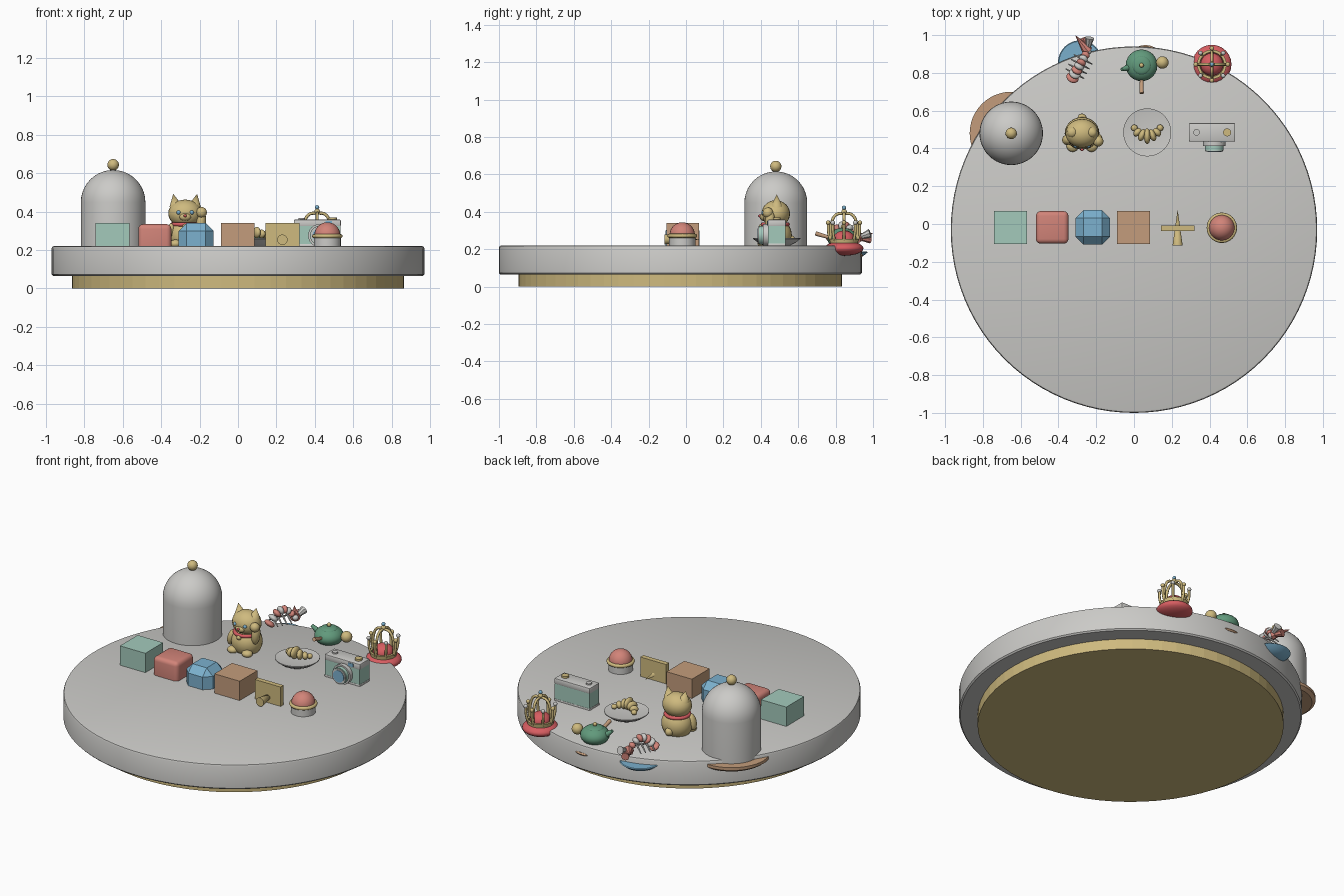
import bpy, bmesh, math
from mathutils import Vector

if "Cube" in bpy.data.objects:
    bpy.data.objects.remove(bpy.data.objects["Cube"], do_unlink=True)


def paint(name, *rgb):
    m = bpy.data.materials.new(name)
    m.use_nodes = True
    m.diffuse_color = (*rgb, 1)
    m.node_tree.nodes["Principled BSDF"].inputs["Base Color"].default_value = (*rgb, 1)
    return m


grey = paint("pale grey", .60, .595, .575)
gold = paint("gold", .62, .49, .21)
teal = paint("pale teal", .37, .59, .50)
coral = paint("coral", .64, .23, .19)
blue = paint("sky blue", .20, .44, .62)
brown = paint("wood brown", .55, .335, .20)
green = paint("jade green", .12, .32, .20)
crimson = paint("crimson", .68, .11, .12)


def select(ob):
    bpy.ops.object.select_all(action='DESELECT')
    ob.select_set(True)
    bpy.context.view_layer.objects.active = ob


def finish(name, bm, mat, loc, smooth=True):
    bmesh.ops.recalc_face_normals(bm, faces=bm.faces)
    me = bpy.data.meshes.new(name)
    bm.to_mesh(me)
    bm.free()
    ob = bpy.data.objects.new(name, me)
    bpy.context.collection.objects.link(ob)
    me.materials.append(mat)
    ob.location = loc
    if smooth:
        select(ob)
        bpy.ops.object.shade_smooth_by_angle(angle=math.radians(35))
    return ob


def box(name, mat, loc, size, bevel=0, segments=1):
    bm = bmesh.new()
    bmesh.ops.create_cube(bm, size=1)
    bmesh.ops.scale(bm, vec=size, verts=bm.verts)
    if bevel:
        bmesh.ops.bevel(bm, geom=bm.edges[:], offset=bevel, segments=segments,
                        profile=0.5, affect='EDGES')
    return finish(name, bm, mat, loc, segments > 1)


def ball(name, mat, loc, radii, rot=(0, 0, 0)):
    bm = bmesh.new()
    bmesh.ops.create_uvsphere(bm, u_segments=24, v_segments=14, radius=1)
    r = radii if isinstance(radii, tuple) else (radii,) * 3
    bmesh.ops.scale(bm, vec=r, verts=bm.verts)
    ob = finish(name, bm, mat, loc)
    ob.rotation_euler = rot
    return ob


def lathe(name, mat, loc, profile, steps=48, smooth=True):
    """Spin (radius, height) points about z."""
    bm = bmesh.new()
    vs = [bm.verts.new((r, 0, z)) for r, z in profile]
    es = [bm.edges.new(p) for p in zip(vs, vs[1:])]
    bmesh.ops.spin(bm, geom=vs + es, axis=(0, 0, 1), cent=(0, 0, 0),
                   angle=math.tau, steps=steps)
    bmesh.ops.remove_doubles(bm, verts=bm.verts, dist=1e-5)
    return finish(name, bm, mat, loc, smooth)


def cone(name, mat, a, b, r1, r2=0, sides=24):
    a, b = Vector(a), Vector(b)
    bm = bmesh.new()
    bmesh.ops.create_cone(bm, cap_ends=True, segments=sides, radius1=r1,
                          radius2=r2, depth=(b - a).length)
    ob = finish(name, bm, mat, (a + b) / 2)
    ob.rotation_euler = (b - a).to_track_quat('Z', 'Y').to_euler()
    return ob


def tube(name, mat, points, radius, cyclic=False):
    cu = bpy.data.curves.new(name, 'CURVE')
    cu.dimensions, cu.bevel_depth, cu.bevel_resolution = '3D', radius, 2
    cu.resolution_u, cu.use_fill_caps = 6, True
    sp = cu.splines.new('BEZIER')
    sp.bezier_points.add(len(points) - 1)
    for bp, p in zip(sp.bezier_points, points):
        bp.co = p
        bp.handle_left_type = bp.handle_right_type = 'AUTO'
    sp.use_cyclic_u = cyclic
    ob = bpy.data.objects.new(name, cu)
    bpy.context.collection.objects.link(ob)
    cu.materials.append(mat)
    select(ob)
    bpy.ops.object.convert(target='MESH')


def ring(name, mat, loc, radius, thick):
    x, y, z = loc
    tube(name, mat, [(x + radius * math.cos(i * math.tau / 12),
                      y + radius * math.sin(i * math.tau / 12), z) for i in range(12)], thick, True)


# Round stand
C = (0, -.03, 0)
lathe("stand_foot", gold, C, [(0, 0), (.865, 0), (.865, .08), (0, .08)], 64, False)
lathe("stand_top", grey, C, [(0, .065), (.962, .065), (.97, .073), (.97, .208),
                             (.966, .217), (.958, .22), (0, .22)], 96)

# Front row of sample shapes
box("plain_block", teal, (-.653, -.018, .253), (.175, .175, .175))
box("rounded_block", coral, (-.433, -.018, .248), (.172, .172, .172), .025, 4)
box("chamfered_block", blue, (-.218, -.018, .25), (.182, .182, .182), .042)
box("wood_block", brown, (-.002, -.018, .253), (.175, .175, .175))
box("pierced_plate", gold, (.231, -.022, .253), (.178, .03, .175))
cone("plate_rod", gold, (.231, -.115, .253), (.231, .075, .253), .027)
D = (.465, -.02, 0)
lathe("button_base", grey, D, [(0, .2), (.07, .2), (.07, .272), (0, .272)])
ring("button_rim", gold, (D[0], D[1], .272), .069, .011)
ball("button_dome", coral, (D[0], D[1], .276), .068)

# Bell jar on a wooden board
J = (-.65, .48, 0)
lathe("jar_board", brown, J, [(0, .165), (.2, .165), (.22, .18), (.22, .198), (0, .198)])
dome = [(.168 * math.cos(a * math.pi / 20), .448 + .168 * math.sin(a * math.pi / 20))
        for a in range(10)]
lathe("bell_jar", grey, J, [(.168, .19)] + dome + [(0, .616)])
ball("jar_knob", gold, (J[0], J[1], .643), .03)

# Waving cat
X, Y = -.275, .48
ball("cat_body", gold, (X, Y, .275), (.092, .086, .09))
ball("cat_head", gold, (X, Y, .39), (.088, .076, .072))
ring("cat_collar", crimson, (X, Y - .003, .333), .067, .011)
ball("cat_bell", gold, (X, Y - .077, .322), .014)
ball("cat_muzzle", gold, (X, Y - .067, .372), (.03, .018, .02))
ball("cat_nose", crimson, (X, Y - .086, .378), .008)
for s in (-1, 1):
    cone("cat_ear", gold, (X + s * .05, Y + .005, .43), (X + s * .062, Y + .005, .492), .032, 0)
    ball("cat_eye", blue, (X + s * .034, Y - .066, .395), .011)
    ball("cat_foot", gold, (X + s * .05, Y - .068, .232), (.032, .03, .022))
ball("cat_raised_arm", gold, (X + .083, Y - .03, .345), (.025, .027, .062), (0, .1, 0))
ball("cat_raised_paw", gold, (X + .085, Y - .042, .395), .028)
ball("cat_lowered_arm", gold, (X - .08, Y - .035, .29), (.023, .027, .05), (0, .25, 0))
ball("cat_tail", gold, (X, Y + .08, .25), .024)

# Croissant on a plate
P = (.07, .485, 0)
lathe("pastry_plate", grey, P, [(0, .21), (.06, .215), (.1, .235), (.127, .256),
                                (.127, .261), (.09, .256), (0, .254)])
for i in range(-3, 4):
    a = i * .38
    r = .036 - .007 * abs(i)
    ball("croissant_fold", gold, (P[0] + .075 * math.sin(a), P[1] + .055 - .075 * math.cos(a), .262 + r),
         (.0175, r * 1.15, r), (0, 0, a))

# Camera
X, Y = .413, .485
box("camera_body", teal, (X, Y, .27), (.24, .094, .11))
box("camera_cap", grey, (X, Y, .34), (.245, .098, .036), .006, 2)
box("camera_bottom", grey, (X, Y, .222), (.245, .098, .018), .004, 2)
cone("camera_shutter", gold, (X + .08, Y, .35), (X + .08, Y, .37), .021, .021)
cone("camera_dial", grey, (X - .082, Y, .35), (X - .082, Y, .366), .017, .017)
box("camera_finder", blue, (X + .06, Y - .049, .34), (.035, .006, .02))
for name, mat, y0, y1, r in (("lens_mount", grey, .445, .412, .06),
                             ("lens_barrel", teal, .42, .39, .05),
                             ("lens_ring", grey, .395, .384, .046),
                             ("lens_glass", blue, .386, .381, .037)):
    cone(name, mat, (X + .012, y0, .275), (X + .012, y1, .275), r, r)

# Side-handled teapot with a cup
X, Y = .04, .84
lathe("teapot_coaster", brown, (.06, Y, 0), [(0, .158), (.1, .158), (.107, .166), (.1, .174), (0, .174)])
ball("teapot_body", green, (X, Y, .255), (.084, .084, .055))
ball("teapot_lid", green, (X, Y, .297), (.05, .05, .016))
ball("teapot_knob", gold, (X, Y, .32), .012)
cone("teapot_spout", green, (X - .06, Y - .01, .26), (X - .105, Y - .022, .298), .02, .009)
cone("teapot_handle", brown, (X, Y - .07, .262), (X, Y - .148, .285), .009, .012)
ball("tea_ball", gold, (X + .11, Y + .015, .268), .033)

# Curled shrimp on a saucer
S = (-.285, .855, 0)
lathe("shrimp_saucer", blue, S, [(0, .145), (.05, .148), (.09, .162), (.117, .183), (.112, .187), (0, .182)])
head, tail = Vector((-.325, .775, .255)), Vector((-.245, .915, .26))
for i in range(8):
    t = i / 7
    p = head.lerp(tail, t)
    p.z += .068 * math.sin(math.pi * t)
    r = .034 - .014 * t
    slope = math.atan2(.068 * math.pi * math.cos(math.pi * t), (tail - head).length)
    ball("shrimp_segment", grey if i % 2 else coral, p, (r, .017, r * .9), (slope, 0, -.52))
fins = ((-.31, .998, .285, coral), (-.235, .985, .285, grey), (-.27, .985, .255, coral))
for x, y, z, m in fins:
    cone("shrimp_tail_fin", m, (x, y, z), tail, .024 if y < .99 else .001, .008 if y < .99 else .03, 8)
for i in range(4):
    p = head.lerp(tail, .15 + .18 * i)
    for s in (-1, 1):
        cone("shrimp_leg", grey, p + Vector((0, 0, .03)), p + Vector((s * .048, -s * .025, -.005)), .007, .003, 8)

# Crown on a cushion
X, Y = .412, .845
ball("crown_cushion", crimson, (X, Y, .205), (.104, .104, .04))
ball("crown_lining", crimson, (X, Y, .25), (.06, .06, .05))
lathe("crown_band", gold, (X, Y, 0), [(.06, .23), (.074, .23), (.078, .255), (.064, .255), (.06, .23)])
for i in range(8):
    a = i * math.tau / 8
    c, s = math.cos(a), math.sin(a)

    def at(r, z):
        return (X + r * c, Y + r * s, z)
    tube("crown_prong", gold, [at(.072, .245), at(.083, .29), at(.084, .335)], .0075)
    ball("crown_bead", grey if i % 2 else gold, at(.085, .342), .012)
    if i % 2 == 0:
        tube("crown_arch", gold, [at(.072, .25), at(.068, .335), at(.042, .385), at(0, .392)], .008)
ball("crown_orb", gold, (X, Y, .4), .015)
ball("crown_jewel", blue, (X, Y, .422), .011)
